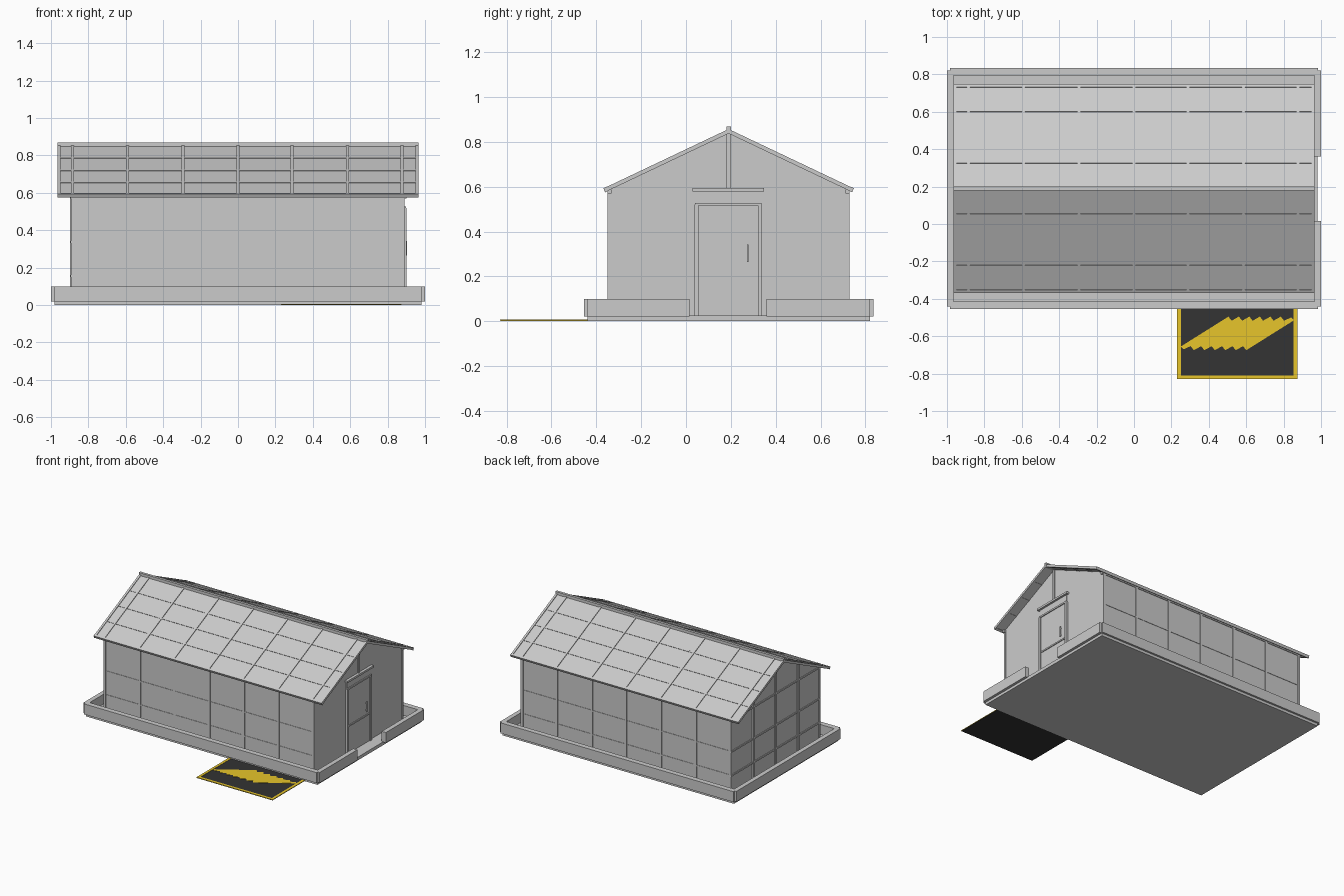
import bpy, bmesh, math
from mathutils import Matrix, Vector

if "Cube" in bpy.data.objects:
    bpy.data.objects.remove(bpy.data.objects["Cube"])


def material(name, col):
    m = bpy.data.materials.new(name)
    m.diffuse_color = (*col, 1)
    m.use_nodes = True
    m.node_tree.nodes["Principled BSDF"].inputs["Base Color"].default_value = m.diffuse_color
    return m


GREY = material("light_grey", (0.6, 0.6, 0.6))
YELLOW = material("warning_yellow", (0.81, 0.565, 0.024))
BLACK = material("mat_black", (0.033, 0.033, 0.033))


def finish(name, bm, mat):
    bmesh.ops.recalc_face_normals(bm, faces=bm.faces)
    me = bpy.data.meshes.new(name)
    bm.to_mesh(me)
    bm.free()
    me.materials.append(mat)
    ob = bpy.data.objects.new(name, me)
    bpy.context.collection.objects.link(ob)
    return ob


def boxes(name, items, mat=GREY):
    """items: (x0, x1, y0, y1, z0, z1)"""
    bm = bmesh.new()
    for x0, x1, y0, y1, z0, z1 in items:
        M = Matrix.Translation(((x0 + x1) / 2, (y0 + y1) / 2, (z0 + z1) / 2))
        bmesh.ops.create_cube(bm, size=1, matrix=M @ Matrix.Diagonal((x1 - x0, y1 - y0, z1 - z0, 1)))
    return finish(name, bm, mat)


def prism(name, pts, offset, mat=GREY):
    """Extrude a closed outline of 3D points by an offset."""
    bm = bmesh.new()
    f = bm.faces.new([bm.verts.new(p) for p in pts])
    r = bmesh.ops.extrude_face_region(bm, geom=[f])
    bmesh.ops.translate(bm, vec=offset, verts=[v for v in r["geom"] if isinstance(v, bmesh.types.BMVert)])
    return finish(name, bm, mat)


CY = 0.19                      # house centre line
HW = 0.54                      # half depth of the walls
EAVE, RIDGE, RW = 0.582, 0.843, 0.55
B = 0.009                      # half width of a bar
XS = [-0.885, -0.59, -0.295, 0, 0.29, 0.585, 0.877]


def roof_z(y):
    return RIDGE - (RIDGE - EAVE) * abs(y - CY) / RW


# base slab and raised border with a gap in front of the door
boxes("base_slab", [(-0.98, 0.98, -0.44, 0.82, 0, 0.025)])
boxes("base_border", [
    (-0.985, 0.985, -0.455, -0.415, 0.02, 0.1),
    (-0.985, 0.985, 0.795, 0.835, 0.02, 0.1),
    (-1, -0.965, -0.44, 0.82, 0.02, 0.1),
    (0.965, 1, -0.44, 0.015, 0.02, 0.1),
    (0.965, 1, 0.36, 0.82, 0.02, 0.1)])

# long walls: panels, posts and rails
for s, name in ((-1, "front"), (1, "back")):
    y = CY + s * (HW - 0.009)
    boxes(name + "_wall_panel", [(-0.885, 0.88, y - 0.004, y + 0.004, 0.025, 0.585)])
    boxes(name + "_posts", [(x - B, x + B, y - B, y + B, 0.025, 0.585) for x in XS])
    boxes(name + "_rails", [(-0.885, 0.88, y - 0.007, y + 0.007, z - 0.005, z + 0.005)
                            for z in (0.155, 0.337)]
          + [(-0.895, 0.9, y - B, y + B, 0.57, 0.588)])

# gable walls
for x, name in ((-0.889, "left"), (0.879, "right")):
    outline = [(x, CY - HW, 0.025), (x, CY + HW, 0.025), (x, CY + HW, EAVE),
               (x, CY, RIDGE), (x, CY - HW, EAVE)]
    prism(name + "_gable_panel", outline, Vector((0.006, 0, 0)))
boxes("left_gable_posts", [(-0.899, -0.879, y - B, y + B, 0.025, roof_z(y))
                           for y in (-0.08, 0.19, 0.46)])
boxes("left_gable_rails", [(-0.895, -0.879, CY - HW, CY + HW, z - 0.006, z + 0.006)
                           for z in (0.155, 0.337, 0.578)])
boxes("right_corner_posts", [(0.872, 0.889, y - B, y + B, 0.025, EAVE)
                             for y in (CY - HW + B, CY + HW - B)])
boxes("right_gable_post", [(0.876, 0.894, CY - B, CY + B, 0.59, RIDGE)])

# door in the right gable
boxes("door_frame", [(0.878, 0.9, 0.038, 0.056, 0.025, 0.52),
                     (0.878, 0.9, 0.32, 0.338, 0.025, 0.52),
                     (0.878, 0.898, 0.04, 0.336, 0.515, 0.527)])
boxes("door_transom", [(0.878, 0.89, 0.045, 0.33, 0.527, 0.58)])
boxes("door_lintel", [(0.878, 0.906, 0.03, 0.348, 0.578, 0.593)])
boxes("door_panel", [(0.88, 0.891, 0.056, 0.32, 0.025, 0.515)])
boxes("door_crossbar", [(0.885, 0.897, 0.06, 0.312, 0.23, 0.241)])
boxes("door_handle", [(0.898, 0.904, 0.271, 0.278, 0.265, 0.343),
                      (0.885, 0.9, 0.271, 0.278, 0.275, 0.282),
                      (0.885, 0.9, 0.271, 0.278, 0.326, 0.333)])

# roof slopes: thin panels with rafters and battens
ANG = math.atan2(RIDGE - EAVE, RW)
LEN = math.hypot(RIDGE - EAVE, RW)
ROOF_XS = [-0.957] + XS + [0.957]


def tilt(ob, side):
    # local y runs from the ridge to the eave
    ob.matrix_world = (Matrix.Translation((0, CY, RIDGE + 0.004))
                       @ Matrix.Rotation(-side * ANG, 4, 'X'))


for s, name in ((-1, "front"), (1, "back")):
    def span(a, b):
        return (min(s * a, s * b), max(s * a, s * b))
    tilt(boxes(name + "_roof_panel", [(-0.96, 0.96, *span(0, LEN), -0.004, 0.004)]), s)
    tilt(boxes(name + "_rafters", [(x - 0.008, x + 0.008, *span(0, LEN), -0.009, 0.009)
                                   for x in ROOF_XS]), s)
    tilt(boxes(name + "_battens", [(-0.957, 0.957, *span(LEN * k / 4 - 0.005, LEN * k / 4 + 0.005),
                                    -0.007, 0.007) for k in (1, 2, 3)]), s)
    tilt(boxes(name + "_eave_bar", [(-0.966, 0.966, *span(LEN - 0.012, LEN + 0.005),
                                     -0.010, 0.010)]), s)
boxes("ridge_cap", [(-0.966, 0.966, CY - 0.01, CY + 0.01, 0.838, 0.868)])

# striped floor mat
boxes("floor_mat", [(0.232, 0.872, -0.828, -0.44, 0, 0.005)], BLACK)
boxes("mat_border", [(0.23, 0.25, -0.83, -0.44, 0.003, 0.007),
                     (0.854, 0.874, -0.83, -0.44, 0.003, 0.007),
                     (0.25, 0.854, -0.83, -0.81, 0.003, 0.007)], YELLOW)
half = [(0.25, -0.655)]
for i in range(6):
    half += [(0.505 + 0.056 * i, -0.495), (0.522 + 0.056 * i, -0.517)]
half.append((0.84, -0.5))
zigzag = half + [(1.105 - x, -1.17 - y) for x, y in half]
prism("mat_stripe", [(x, y, 0.0045) for x, y in zigzag], Vector((0, 0, 0.002)), YELLOW)
